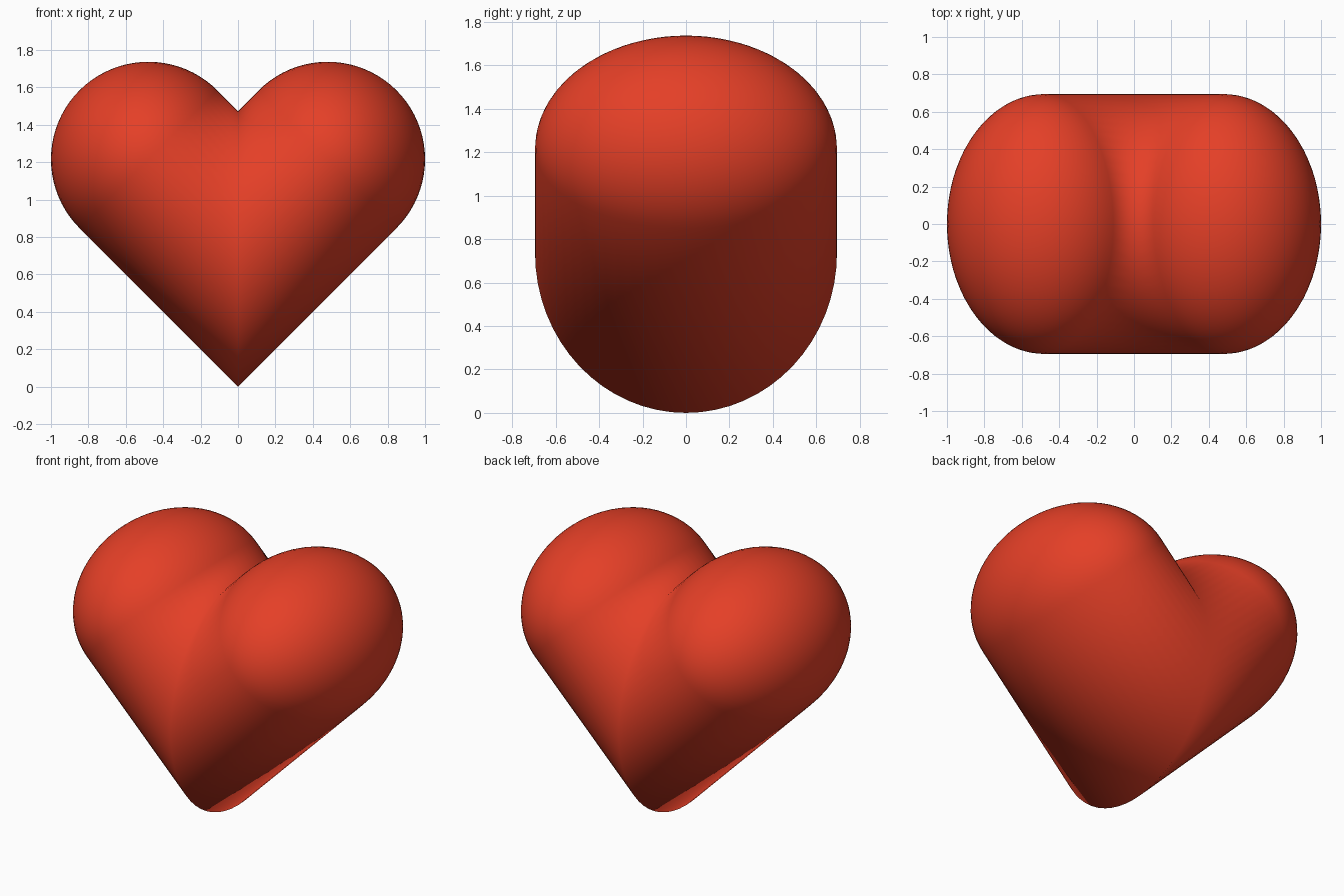
import bpy, bmesh, math
from mathutils import Vector

if "Cube" in bpy.data.objects:
    bpy.data.objects.remove(bpy.data.objects["Cube"])

R, DEPTH = 0.521, 0.695          # lobe radius in the front plane, half depth in y
CZ = R * math.sqrt(2)            # height of the mitre centre
SEG, RINGS = 64, 20
axis = Vector((1, 0, 1)).normalized()     # direction of the right lobe
side = Vector((-1, 0, 1)).normalized()
lobe = Vector((1 - R, 0, CZ + 1 - R))     # centre of the rounded end

bm = bmesh.new()
angles = [2 * math.pi * i / SEG for i in range(SEG)]

# mitred ring on the centre plane
rings = [[bm.verts.new((0, DEPTH * math.sin(a), CZ * (1 + math.cos(a)))) for a in angles]]

# half ellipsoid at the end of the lobe
for k in range(RINGS):
    t = math.pi / 2 * k / RINGS
    c = lobe + axis * R * math.sin(t)
    rings.append([bm.verts.new(c + (side * R * math.cos(a)
                  + Vector((0, DEPTH * math.sin(a), 0))) * 1.0 if k == 0 else
                  c + side * R * math.cos(a) * math.cos(t)
                  + Vector((0, DEPTH * math.sin(a) * math.cos(t), 0))) for a in angles])
pole = bm.verts.new(lobe + axis * R)

for lo, hi in zip(rings, rings[1:]):
    for i in range(SEG):
        j = (i + 1) % SEG
        bm.faces.new((lo[i], lo[j], hi[j], hi[i]))
for i in range(SEG):
    bm.faces.new((rings[-1][i], rings[-1][(i + 1) % SEG], pole))

# mirror to the left lobe and weld along the centre
bmesh.ops.mirror(bm, geom=bm.verts[:] + bm.edges[:] + bm.faces[:],
                 axis='X', merge_dist=0.0005)
bmesh.ops.remove_doubles(bm, verts=bm.verts[:], dist=0.0005)
bmesh.ops.recalc_face_normals(bm, faces=bm.faces[:])
for f in bm.faces:
    f.smooth = True

mesh = bpy.data.meshes.new("heart")
bm.to_mesh(mesh)
bm.free()
heart = bpy.data.objects.new("heart", mesh)
bpy.context.collection.objects.link(heart)

red = bpy.data.materials.new("red")
red.diffuse_color = (0.78, 0.05, 0.02, 1)
red.use_nodes = True
red.node_tree.nodes["Principled BSDF"].inputs["Base Color"].default_value = red.diffuse_color
mesh.materials.append(red)
